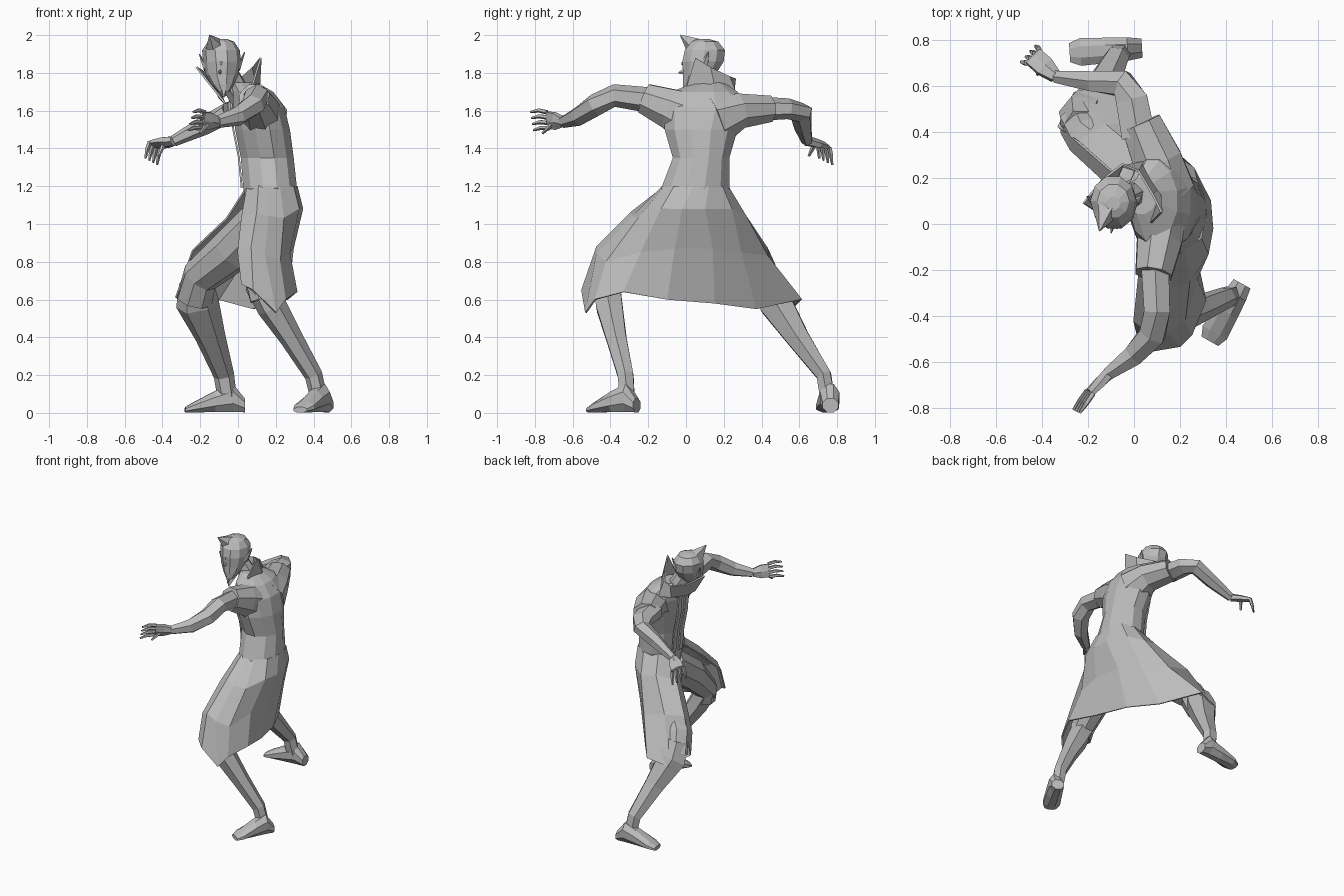
import bpy
import bmesh
import math
from mathutils import Vector

default_cube = bpy.data.objects.get("Cube")
if default_cube:
    bpy.data.objects.remove(default_cube, do_unlink=True)

# One plain grey for the whole figure
grey = bpy.data.materials.new("plain grey")
grey.use_nodes = True
grey_value = (.5, .5, .5, 1)
grey.diffuse_color = grey_value
grey.node_tree.nodes["Principled BSDF"].inputs["Base Color"].default_value = grey_value

UP = Vector((0, 0, 1))
SIDE = Vector((1, 0, 0))


def finish(name, mesh_builder, thickness=0):
    """Turn a bmesh into a flat shaded object, with optional cloth thickness."""
    bmesh.ops.recalc_face_normals(mesh_builder, faces=mesh_builder.faces)
    mesh = bpy.data.meshes.new(name)
    mesh_builder.to_mesh(mesh)
    mesh_builder.free()
    mesh.materials.append(grey)
    part = bpy.data.objects.new(name, mesh)
    bpy.context.scene.collection.objects.link(part)
    if thickness:
        solid = part.modifiers.new("cloth thickness", "SOLIDIFY")
        solid.thickness = thickness
        solid.offset = 0
    return part


def loft(name, rings, sides=8, reference=UP, axis=None):
    """Skin elliptical rings (x, y, z, radius, other radius) along a path."""
    builder = bmesh.new()
    centres = [Vector(ring[:3]) for ring in rings]
    loops = []
    for index, ring in enumerate(rings):
        before = centres[max(index - 1, 0)]
        after = centres[min(index + 1, len(rings) - 1)]
        direction = axis or (after - before).normalized()
        across = direction.cross(reference).normalized()
        over = across.cross(direction)
        loop = []
        for step in range(sides):
            angle = math.tau * (step + .5) / sides
            offset = across * math.cos(angle) * ring[3] + over * math.sin(angle) * ring[-1]
            loop.append(builder.verts.new(centres[index] + offset))
        loops.append(loop)
    for lower, upper in zip(loops, loops[1:]):
        for step in range(sides):
            following = (step + 1) % sides
            builder.faces.new((lower[step], lower[following], upper[following], upper[step]))
    builder.faces.new(loops[0])
    builder.faces.new(loops[-1])
    return finish(name, builder)


def sheet(name, columns, thickness=.01):
    """Join neighbouring columns of points into a cloth panel."""
    builder = bmesh.new()
    grid = [[builder.verts.new(point) for point in column] for column in columns]
    for left, right in zip(grid, grid[1:]):
        for row in range(len(left) - 1):
            builder.faces.new((left[row], right[row], right[row + 1], left[row + 1]))
    return finish(name, builder, thickness)


def spike(name, base, tip, width, depth):
    """Tapered point, used for hair, ears, nose and beard."""
    return loft(name, [(*base, width, depth), (*tip, .003, .003)], 5,
                SIDE if abs(tip[2] - base[2]) > .05 else UP)


# Torso of the coat, its lower end tucked inside the skirt
loft("coat_torso", [
    (.17, .05, 1.0, .13, .11),
    (.17, .05, 1.19, .187, .147),
    (.155, .08, 1.35, .155, .145),
    (.13, .08, 1.5, .2, .15),
    (.11, .1, 1.62, .23, .14),
    (.08, .1, 1.7, .18, .11),
    (.03, .12, 1.75, .08, .07),
], 12, SIDE, UP)

# Open skirt of the coat: columns from one front edge round the back to the other
sheet("coat_skirt", [
    [(.05, -.02, 1.2), (.02, -.23, 1.03), (0, -.42, .85), (.02, -.5, .68)],
    [(.11, -.11, 1.2), (.1, -.29, 1.06), (.07, -.47, .88), (.08, -.55, .65)],
    [(.16, -.12, 1.2), (.16, -.28, 1.04), (.14, -.47, .84), (.2, -.53, .53)],
    [(.22, -.11, 1.2), (.24, -.25, 1.03), (.22, -.42, .8), (.25, -.48, .6)],
    [(.29, -.06, 1.2), (.32, -.13, 1.08), (.27, -.24, .85), (.31, -.33, .64)],
    [(.31, .04, 1.2), (.34, -.02, 1.08), (.29, -.06, .87), (.26, -.1, .6)],
    [(.3, .12, 1.2), (.33, .1, 1.08), (.26, .14, .87), (.19, .15, .58)],
    [(.27, .19, 1.2), (.26, .24, 1.08), (.18, .29, .85), (.08, .37, .55)],
    [(.2, .22, 1.2), (.16, .31, 1.05), (.05, .43, .83), (-.1, .61, .6)],
    [(.1, .19, 1.2), (.05, .29, 1.07), (-.12, .43, .87), (-.26, .57, .56)],
    [(.05, .1, 1.2), (-.06, .2, 1.03), (-.24, .36, .86), (-.33, .42, .61)],
])

# Tall pointed collar around the neck
sheet("collar", [
    [(-.07, -.01, 1.64), (-.22, .09, 1.83)],
    [(-.1, .14, 1.67), (-.14, .19, 1.78)],
    [(-.05, .25, 1.68), (-.05, .26, 1.77)],
    [(.04, .27, 1.67), (.02, .23, 1.78)],
    [(.11, .16, 1.68), (.08, .13, 1.83)],
    [(.05, -.02, 1.65), (.12, .05, 1.88)],
])

# Narrow front edges of the coat lying on the chest
for side, middle in (("right", .04), ("left", .12)):
    sheet(side + "_front_edge", [
        [(-.035, middle + shift, 1.64), (-.025, middle + shift, 1.5),
         (.005, middle + shift, 1.35), (.02, middle + shift, 1.19)]
        for shift in (-.02, .02)
    ])

# Sleeves flaring over the upper arms
loft("right_sleeve", [
    (.13, .05, 1.55, .11, .15),
    (.11, -.08, 1.61, .105, .115),
    (.085, -.22, 1.665, .085, .085),
])
loft("left_sleeve", [
    (.14, .15, 1.55, .13, .15),
    (.1, .28, 1.6, .115, .1),
    (.03, .44, 1.61, .095, .075),
])

# Bare arms
loft("right_arm", [
    (.09, -.15, 1.65, .07),
    (.1, -.38, 1.68, .065, .06),
    (.08, -.48, 1.63, .065, .06),
    (0, -.57, 1.57, .052),
    (-.11, -.65, 1.54, .032),
], 6)
loft("left_arm", [
    (.02, .38, 1.61, .085, .065),
    (-.01, .54, 1.61, .08, .055),
    (-.05, .61, 1.59, .065, .055),
    (-.18, .62, 1.52, .05),
    (-.34, .64, 1.44, .03),
], 6)


def hand(name, wrist, knuckles, tips, spread, thumb):
    """Flat palm with four bent fingers and a thumb."""
    wrist, knuckles, tips, spread = map(Vector, (wrist, knuckles, tips, spread))
    middle = (wrist + knuckles) / 2
    edge = spread.length * 1.8
    # The palm is widest along the direction in which the fingers spread
    loft(name + "_palm", [(*wrist, .03, .028), (*middle, edge, .024),
                          (*knuckles, edge, .016)], 6, (knuckles - wrist).cross(spread))
    for number in range(4):
        place = spread * (number - 1.5)
        bend = knuckles.lerp(tips, .5) + place * 1.1 + UP * .008
        loft(f"{name}_finger_{number}", [(*(knuckles + place), .013), (*bend, .012),
                                         (*(tips + place * 1.15), .006)], 5, spread)
    loft(name + "_thumb", [(*middle, .016), (*thumb, .007)], 5, spread)


hand("right_hand", (-.11, -.65, 1.54), (-.19, -.73, 1.55),
     (-.25, -.815, 1.545), (.008, -.004, .028), (-.2, -.76, 1.48))
hand("left_hand", (-.34, .64, 1.44), (-.44, .73, 1.42),
     (-.46, .74, 1.33), (.018, .02, -.01), (-.42, .65, 1.36))

# Legs in a wide stance
loft("right_thigh", [
    (.16, -.02, 1.02, .12),
    (.13, -.24, .86, .115),
    (.12, -.41, .69, .085),
    (.14, -.42, .6, .08),
], 8, SIDE)
loft("left_thigh", [
    (.11, .14, 1.0, .12),
    (-.03, .25, .86, .12),
    (-.2, .38, .72, .1),
    (-.23, .44, .6, .1),
], 8, SIDE)
loft("right_shin", [
    (.11, -.42, .69, .08),
    (.18, -.405, .56, .08),
    (.28, -.37, .4, .062),
    (.4, -.32, .2, .048),
    (.43, -.31, .07, .045),
], 6, SIDE)
loft("left_shin", [
    (-.22, .42, .69, .09),
    (-.215, .475, .58, .1, .115),
    (-.145, .59, .4, .07, .08),
    (-.075, .73, .2, .045, .055),
    (-.055, .75, .07, .045, .05),
], 6, SIDE)


def foot(name, heel, toe):
    """Shoe lofted from heel to toe with its sole on the ground."""
    heel, toe = Vector(heel), Vector(toe)
    profile = ((0, .045, .04), (.2, .055, .08), (.5, .06, .06), (.85, .065, .03), (1, .045, .016))
    rings = []
    for along, width, height in profile:
        centre = heel.lerp(toe, along)
        rings.append((centre.x, centre.y, height, width, height))
    loft(name, rings, 8, UP, (toe - heel).normalized())


foot("right_foot", (.47, -.26, 0), (.33, -.51, 0))
foot("left_foot", (.035, .765, 0), (-.28, .745, 0))

# Head and neck
loft("neck", [(.02, .14, 1.66, .065), (-.07, .1, 1.82, .06)], 8, SIDE)
loft("head", [
    (-.075, .01, 1.7, .025, .03),
    (-.08, .04, 1.74, .06, .06),
    (-.085, .07, 1.79, .09, .085),
    (-.085, .09, 1.86, .115, .1),
    (-.09, .1, 1.92, .112, .1),
    (-.09, .1, 1.965, .075, .07),
    (-.09, .09, 1.98, .03, .03),
], 10, SIDE, UP)
spike("hair_peak", (-.12, .06, 1.93), (-.15, -.03, 2.0), .065, .06)
spike("nose", (-.09, .01, 1.81), (-.1, -.04, 1.8), .014, .025)
spike("beard", (-.075, .01, 1.73), (-.075, -.02, 1.67), .025, .025)
spike("left_ear", (0, .09, 1.82), (.035, .12, 1.91), .03, .014)
spike("right_ear", (-.17, .09, 1.82), (-.205, .12, 1.9), .03, .014)

# Brow ridge
loft("brow", [(-.15, .02, 1.87, .005), (-.09, -.015, 1.85, .012), (-.03, .02, 1.87, .005)], 5)
